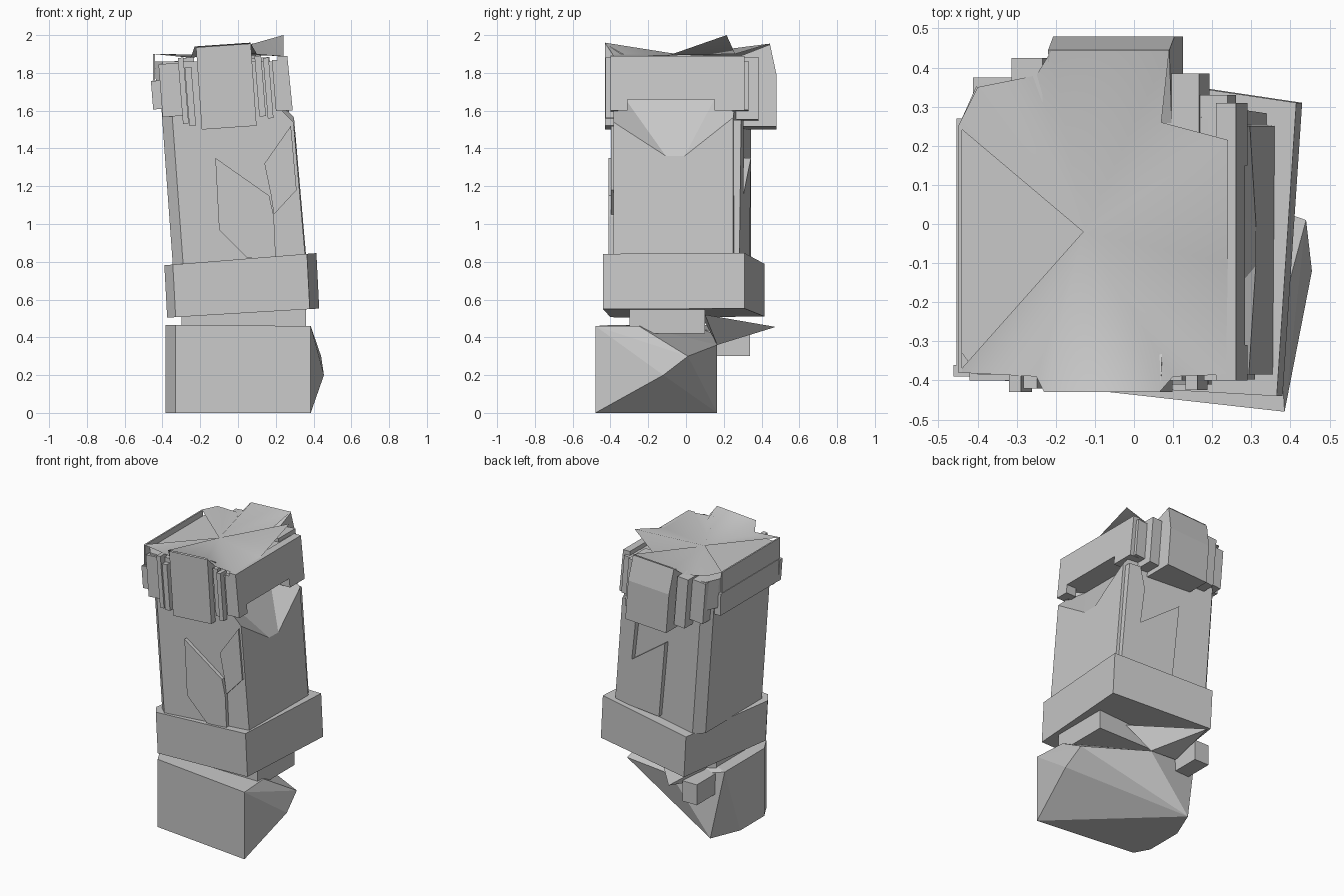
import bpy, bmesh

if "Cube" in bpy.data.objects:
    bpy.data.objects.remove(bpy.data.objects["Cube"])

stone = bpy.data.materials.new("grey_stone")
stone.diffuse_color = (0.58, 0.58, 0.58, 1)
stone.use_nodes = True
stone.node_tree.nodes["Principled BSDF"].inputs["Base Color"].default_value = stone.diffuse_color


def finish(name, bm):
    bmesh.ops.recalc_face_normals(bm, faces=bm.faces[:])
    me = bpy.data.meshes.new(name)
    bm.to_mesh(me)
    bm.free()
    ob = bpy.data.objects.new(name, me)
    bpy.context.collection.objects.link(ob)
    me.materials.append(stone)
    return ob


def hull(name, pts):
    bm = bmesh.new()
    vs = [bm.verts.new(p) for p in pts]
    res = bmesh.ops.convex_hull(bm, input=vs)
    junk = [v for v in res["geom_interior"] + res["geom_unused"] if isinstance(v, bmesh.types.BMVert)]
    bmesh.ops.delete(bm, geom=list(set(junk)), context='VERTS')
    bmesh.ops.dissolve_limit(bm, angle_limit=0.06, verts=bm.verts[:], edges=bm.edges[:])
    return finish(name, bm)


def loft(name, lower, upper):
    """Solid between two matching outlines."""
    bm = bmesh.new()
    a = [bm.verts.new(p) for p in lower]
    b = [bm.verts.new(p) for p in upper]
    n = len(a)
    bm.faces.new(a[::-1])
    bm.faces.new(b)
    for i in range(n):
        j = (i + 1) % n
        bm.faces.new((a[i], a[j], b[j], b[i]))
    return finish(name, bm)


def block(name, x0, x1, y0, y1, z0, z1, lean=0.08):
    xm, zm = (x0 + x1) / 2, (z0 + z1) / 2
    return hull(name, [(x - lean * (z - zm), y, z + lean * (x - xm))
                       for x in (x0, x1) for y in (y0, y1) for z in (z0, z1)])


# Broken foot: straight front, sloping breaks cutting away its back right
hull("base", [
    (.385, -.48, 0), (-.33, -.4, 0), (-.385, -.3, 0), (-.385, -.04, 0), (-.3, .165, 0),
    (.455, -.12, .2), (.44, .01, .3), (0, .165, .36),
    (.385, -.48, .46), (-.33, -.4, .465), (-.385, -.3, .465),
    (-.385, .13, .465), (.37, -.25, .46)])
hull("base_shard", [(-.2, .475, .455), (0, .165, .36), (.15, .1, .52), (-.25, .1, .48), (-.2, .165, .37)])
block("base_chunk", -.32, -.21, .1, .34, .3, .44, 0)
block("neck", -.3, .36, -.3, .1, .42, .58, 0)

# Tilted collar
collar = [(.375, -.44), (.425, .31), (-.28, .415), (-.38, -.33), (-.335, -.4)]
loft("collar", [(x + .005, y, .527 + .06 * x) for x, y in collar],
     [(x - .01, y, .812 + .08 * x) for x, y in collar])

# Leaning shaft with clipped corners
plan = [(.36, -.385), (.365, .25), (-.29, .345), (-.345, .28), (-.345, -.33), (-.29, -.385)]
shaft = loft("shaft", [(x, y, .78) for x, y in plan],
             [(x * .98 - .075, y, 1.72) for x, y in plan])
# Chipped hollow under the right of the cap
chip = hull("chip_cutter", [(.36, -.46, 1.52), (.36, -.05, 1.28), (.36, .17, 1.46), (.36, .32, 1.55),
                            (.36, -.46, 1.78), (.36, .32, 1.78),
                            (.13, -.32, 1.66), (.13, .15, 1.66), (.13, -.32, 1.78), (.13, .15, 1.78)])
mod = shaft.modifiers.new("chip", 'BOOLEAN')
mod.object = chip
mod.operation = 'DIFFERENCE'
mod.solver = 'EXACT'
chip.hide_render = True
chip.hide_set(True)


def plate(name, outline, surf, t):
    """Raised slab following a wall whose y is given by surf(x)."""
    loft(name, [(x, surf(x) - t * .8, z) for x, z in outline],
         [(x, surf(x) + t, z) for x, z in outline])


front_wall = lambda x: -.385
back_wall = lambda x: .25 + (.36 - x) * .145
plate("front_slab", [(-.12, 1.35), (.165, 1.15), (.19, 1.04), (.2, .82), (.05, .82), (-.1, .97)],
      front_wall, -.025)
plate("front_corner_slab", [(.14, 1.32), (.28, 1.52), (.31, 1.18), (.19, 1.05), (.175, 1.15)],
      front_wall, -.012)
plate("back_slab", [(.2, 1.55), (.17, 1.4), (.2, 1.15), (-.08, 1.35), (-.03, .83), (.34, .83), (.28, 1.55)],
      back_wall, .03)

# Cap body, notched right slab and plain left slab
cap = [(.24, -.385), (.25, .25), (.08, .3), (-.3, .36), (-.4, .36), (-.44, .27), (-.44, -.33), (-.4, -.385)]
loft("cap_body", [(x + .01, y, 1.66) for x, y in cap], [(x, y, 1.86) for x, y in cap])
notch = [(-.4, 1.6), (-.31, 1.6), (-.31, 1.66), (.15, 1.66), (.15, 1.6), (.31, 1.6), (.31, 1.89), (-.4, 1.89)]
loft("right_cap_slab", [(.21, y, z) for y, z in notch],
     [(.29 - .1 * (z - 1.6), y, z) for y, z in notch])
block("left_cap_slab", -.452, -.33, -.38, .27, 1.61, 1.76, .02)

# Front blocks and strips: x range, front y, z range
for i, (x0, x1, y, z0, z1) in enumerate([
        (-.455, -.36, -.39, 1.61, 1.76), (-.41, -.29, -.4, 1.57, 1.85),
        (-.305, -.275, -.43, 1.53, 1.88), (-.27, -.235, -.42, 1.52, 1.83),
        (.1, .135, -.4, 1.57, 1.89), (.145, .175, -.425, 1.56, 1.88),
        (.19, .27, -.4, 1.6, 1.87)]):
    block(f"front_cap_piece_{i}", x0, x1, y, -.36, z0, z1)
hull("front_cap_block", [(x - .07 * (z - 1.7), y, z + .07 * (x + .06)) for x in (-.205, .085)
                         for y, z in [(-.43, 1.51), (-.43, 1.945), (-.3, 1.51), (-.3, 1.87)]])

# Back blocks
for i, (x0, x1, y, z0, z1) in enumerate([
        (-.4, -.29, .375, 1.58, 1.86), (-.3, -.22, .425, 1.54, 1.88),
        (.08, .18, .385, 1.55, 1.88), (.15, .25, .33, 1.6, 1.86)]):
    block(f"back_cap_piece_{i}", x0, x1, .2, y, z0, z1)
hull("back_cap_block", [(x - .08 * (z - 1.7), y, z + .05 * x) for x in (-.2, .11)
                        for y, z in [(.2, 1.51), (.48, 1.51), (.48, 1.78), (.445, 1.945), (.2, 1.85)]])

# Jagged crown: a thin fan with lifted corners and one spike, broken open on the left
rim = [(-.45, -.38, 1.9), (-.25, -.39, 1.88), (-.23, -.43, 1.94), (.065, -.43, 1.96),
       (.1, -.39, 1.9), (.235, -.385, 1.89), (.24, -.1, 1.89), (.24, .215, 2.0),
       (.07, .26, 1.9), (.09, .445, 1.955), (-.21, .445, 1.94), (-.25, .38, 1.88),
       (-.4, .35, 1.9), (-.45, .25, 1.9)]
bm = bmesh.new()
hub = bm.verts.new((-.13, -.02, 1.895))
top = [bm.verts.new(p) for p in rim]
for a, b in zip(top, top[1:]):
    bm.faces.new((hub, a, b))
for f in bm.faces:
    f.smooth = True
finish("crown", bm)
# Thin standing rim along the open left side
loft("left_rim", [(-.45, y, z) for y, z in [(-.38, 1.75), (.25, 1.75), (.25, 1.9), (-.38, 1.9)]],
     [(-.44, y, z) for y, z in [(-.38, 1.75), (.25, 1.75), (.25, 1.9), (-.38, 1.9)]])
